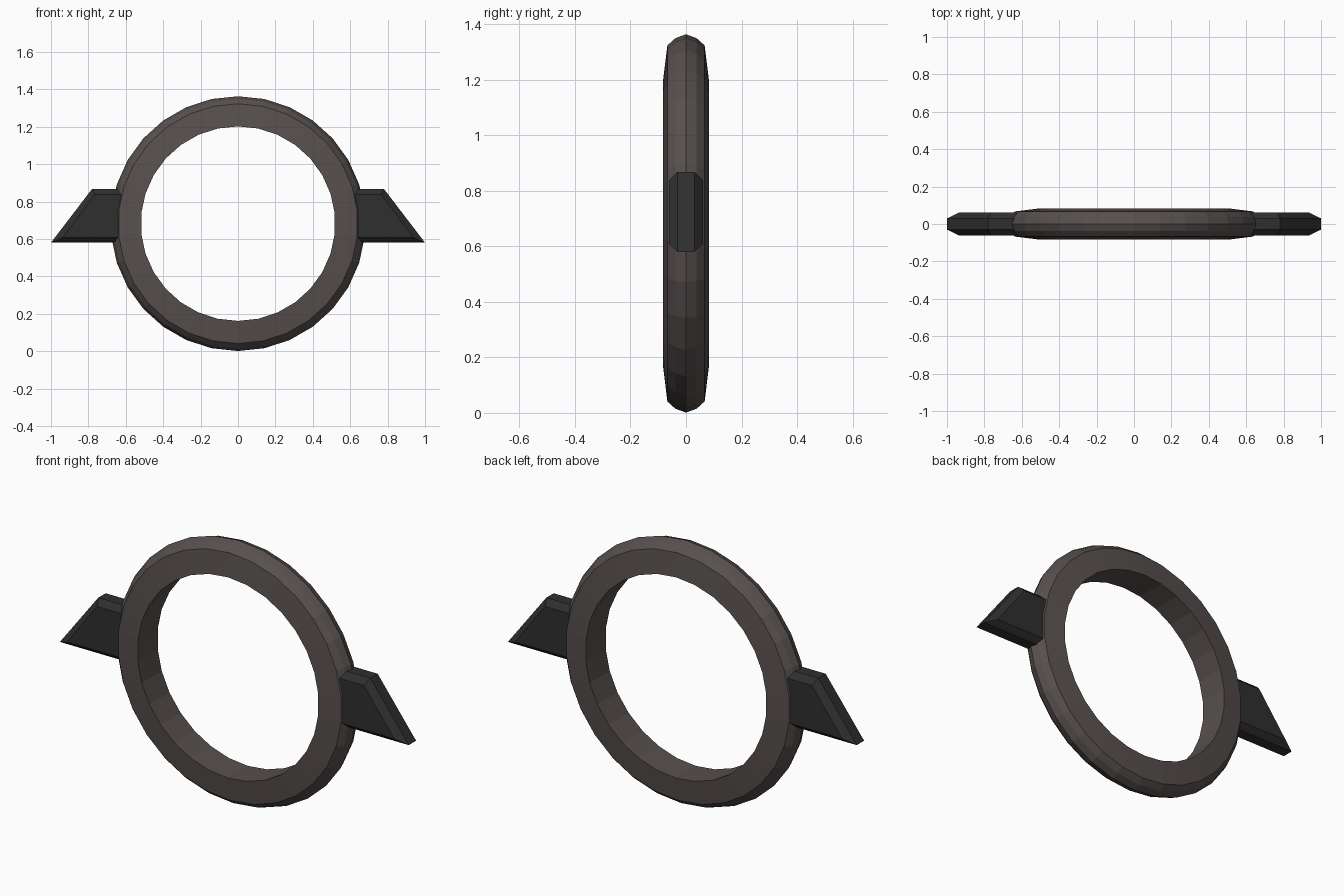
import bpy, bmesh, math

if "Cube" in bpy.data.objects:
    bpy.data.objects.remove(bpy.data.objects["Cube"])

CZ = 0.682      # height of the ring centre
SEG = 30        # sides around the ring


def material(name, color):
    m = bpy.data.materials.new(name)
    m.diffuse_color = (*color, 1)
    m.use_nodes = True
    m.node_tree.nodes["Principled BSDF"].inputs["Base Color"].default_value = m.diffuse_color
    return m


def build(name, verts, faces, mat):
    mesh = bpy.data.meshes.new(name)
    mesh.from_pydata(verts, [], faces)
    bm = bmesh.new()
    bm.from_mesh(mesh)
    bmesh.ops.recalc_face_normals(bm, faces=bm.faces)
    bm.to_mesh(mesh)
    bm.free()
    mesh.materials.append(mat)
    ob = bpy.data.objects.new(name, mesh)
    bpy.context.collection.objects.link(ob)
    return ob


ring_mat = material("ring_brown", (0.095, 0.08, 0.075))
fin_mat = material("fin_black", (0.028, 0.028, 0.028))

# Ring: (radius, y) cross-section swept around the y axis, a vertex at the top
half = [(0.52, -0.082), (0.641, -0.067), (0.667, -0.038)]
section = half + [(0.681, 0.0)] + [(r, -y) for r, y in reversed(half)]
n = len(section)
verts, faces = [], []
for i in range(SEG):
    a = 2 * math.pi * i / SEG
    verts += [(r * math.sin(a), y, CZ + r * math.cos(a)) for r, y in section]
    j = (i + 1) % SEG
    for k in range(n):
        l = (k + 1) % n
        faces.append((i * n + k, i * n + l, j * n + l, j * n + k))
build("ring", verts, faces, ring_mat)

# Side fins: chamfered wedge, root buried in the ring
outer = [(0.59, 0.58), (1.0, 0.58), (0.78, 0.868), (0.59, 0.868)]
inner = [(0.59, 0.608), (0.937, 0.608), (0.765, 0.838), (0.59, 0.838)]
layers = [(inner, -0.061), (outer, -0.03), (outer, 0.03), (inner, 0.061)]
for side, name in ((-1, "left_fin"), (1, "right_fin")):
    verts = [(side * x, y, z) for loop, y in layers for x, z in loop]
    faces = [(0, 1, 2, 3), (12, 13, 14, 15)]
    for i in range(3):
        for k in range(4):
            l = (k + 1) % 4
            faces.append((i * 4 + k, i * 4 + l, i * 4 + 4 + l, i * 4 + 4 + k))
    build(name, verts, faces, fin_mat)
